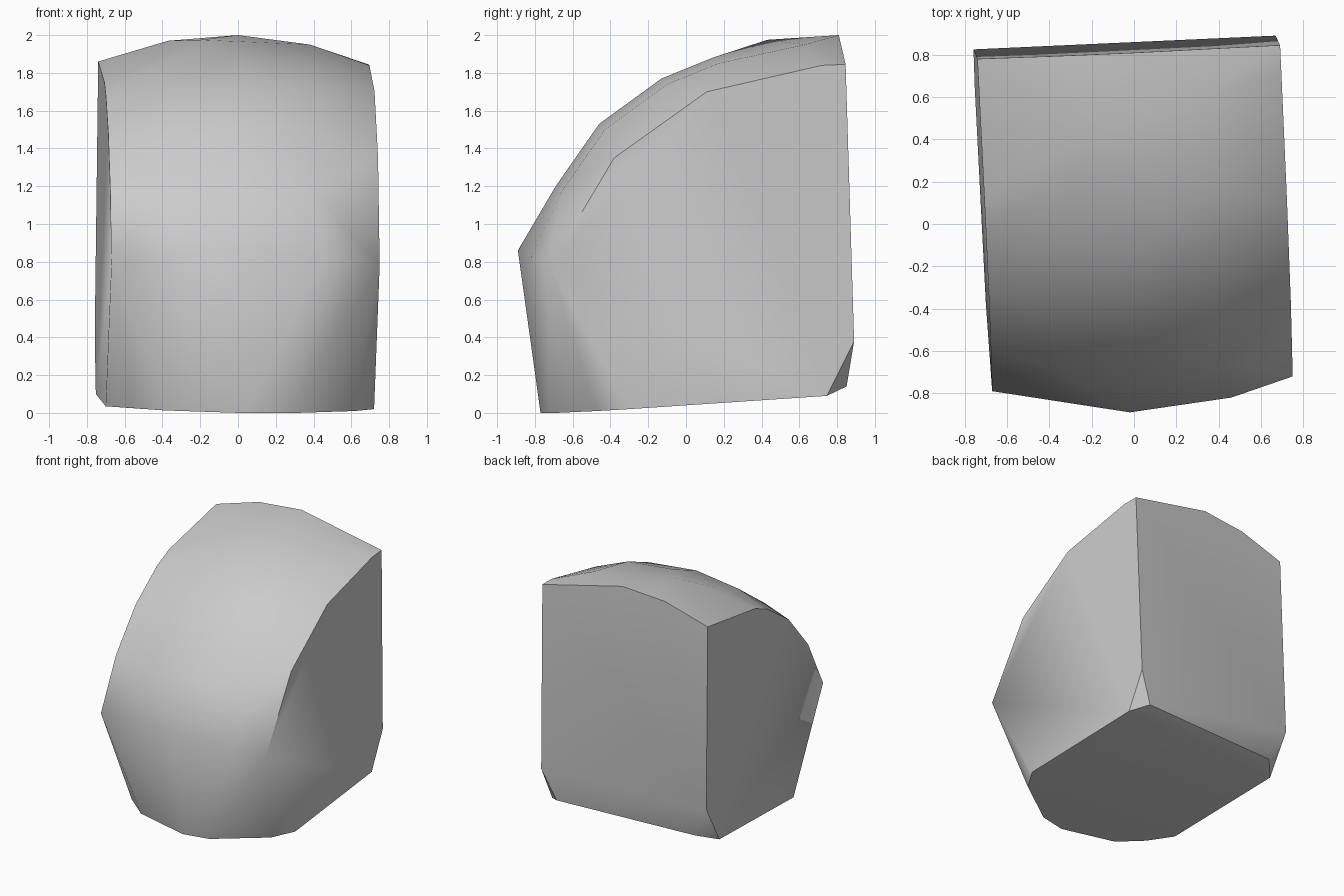
import bpy
import bmesh

cube = bpy.data.objects.get("Cube")
if cube:
    bpy.data.objects.remove(cube, do_unlink=True)


# Slightly tilted planes that the flat cuts lie on
def right_plane(y, z):
    return (0.706 - 0.047 * y + 0.013 * z, y, z)


def left_plane(y, z):
    return (-0.72 - 0.052 * y + 0.011 * z, y, z)


def back_plane(x, z):
    return (x, 0.871 + 0.045 * x - 0.031 * z, z)


def base_plane(x, y):
    return (x, y, 0.055 - 0.018 * x + 0.072 * y)


# Outlines of the two flat side cuts, as (y, z)
right_outline = [(-0.3, 0.02), (-0.72, 0.78), (-0.38, 1.35), (0.11, 1.70),
                 (0.72, 1.84), (0.845, 1.845), (0.89, 0.38), (0.745, 0.09)]
left_outline = [(-0.37, 0.035), (-0.79, 0.79), (-0.59, 1.18), (-0.33, 1.48),
                (-0.04, 1.68), (0.13, 1.75), (0.78, 1.86), (0.825, 0.41), (0.65, 0.1)]

# Rounded front rim of the base, as (x, y)
base_rim = [(0.62, -0.47), (0.255, -0.725), (0.045, -0.77), (-0.39, -0.68), (-0.57, -0.54)]

# Crowned top edge of the back cut, as (x, z)
back_edge = [(0.0, 2.0), (-0.37, 1.97)]

# Front ridge, blunt lower back corners and the top of the crown
corners = [(0.46, -0.82, 0.83), (-0.02, -0.89, 0.86), (0.56, 0.85, 0.14),
           (-0.63, 0.785, 0.15), (0.38, 0.63, 1.95), (-0.2, 0.43, 1.975)]

# Middle of the curved face, as (y, z), with slightly lower copies either side
middle = [(-0.69, 1.2), (-0.46, 1.53), (-0.13, 1.77), (0.14, 1.88)]

points = [right_plane(*p) for p in right_outline]
points += [left_plane(*p) for p in left_outline]
points += [base_plane(*p) for p in base_rim]
points += [back_plane(*p) for p in back_edge]
points += corners
for y, z in middle:
    points.append((0, y, z))
    for side in (-1, 1):
        points.append((side * 0.4, y + 0.03, z - 0.03))

# Wrap the solid around its corner points
bm = bmesh.new()
for p in points:
    bm.verts.new(p)
hull = bmesh.ops.convex_hull(bm, input=bm.verts)
loose = {e for e in hull["geom_interior"] + hull["geom_unused"]
         if isinstance(e, bmesh.types.BMVert)}
bmesh.ops.delete(bm, geom=list(loose), context="VERTS")
bmesh.ops.dissolve_limit(bm, angle_limit=0.02, verts=bm.verts, edges=bm.edges)
bmesh.ops.recalc_face_normals(bm, faces=bm.faces)
mesh = bpy.data.meshes.new("rounded_block")
bm.to_mesh(mesh)
bm.free()

block = bpy.data.objects.new("rounded_block", mesh)
bpy.context.collection.objects.link(block)

# Plain grey surface
grey = bpy.data.materials.new("grey")
grey.use_nodes = True
color = (0.6, 0.6, 0.6, 1)
grey.diffuse_color = color
grey.node_tree.nodes["Principled BSDF"].inputs["Base Color"].default_value = color
mesh.materials.append(grey)

# Smooth the crown, keep the cuts crisp
bpy.ops.object.select_all(action="DESELECT")
block.select_set(True)
bpy.context.view_layer.objects.active = block
bpy.ops.object.shade_smooth_by_angle(angle=0.68)
